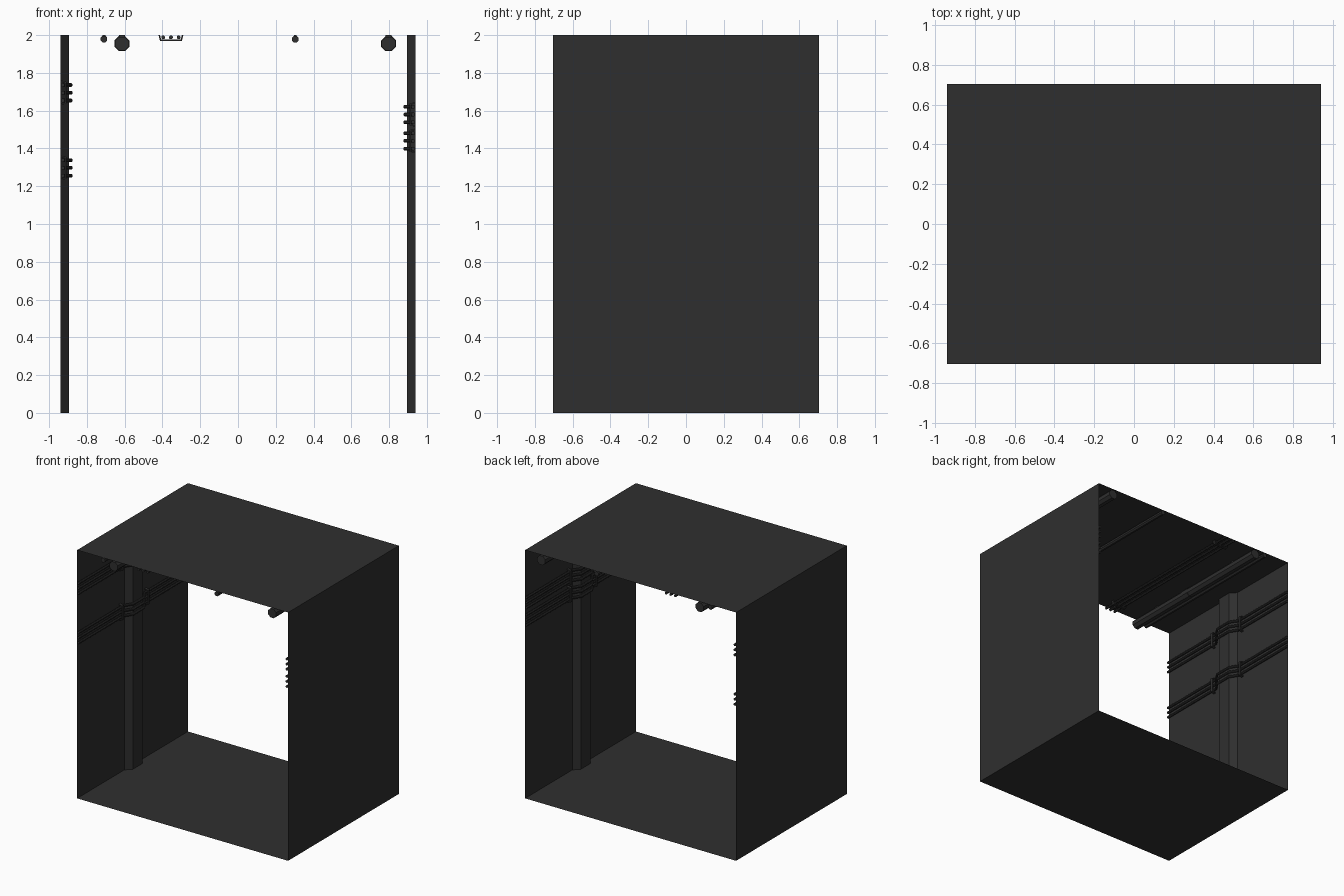
import bpy, bmesh, math
from mathutils import Vector

if "Cube" in bpy.data.objects:
    bpy.data.objects.remove(bpy.data.objects["Cube"])

W, D, H = 0.94, 0.705, 2.0   # half width, half depth, height

mat = bpy.data.materials.new("dark grey")
mat.diffuse_color = (0.028, 0.028, 0.028, 1)
mat.use_nodes = True
mat.node_tree.nodes["Principled BSDF"].inputs["Base Color"].default_value = mat.diffuse_color


def finish(name, bm):
    bmesh.ops.recalc_face_normals(bm, faces=bm.faces)
    me = bpy.data.meshes.new(name)
    bm.to_mesh(me)
    bm.free()
    me.materials.append(mat)
    ob = bpy.data.objects.new(name, me)
    bpy.context.collection.objects.link(ob)
    return ob


def sweep(name, rings, cap=True, closed=True):
    """Skin a list of equal point rings."""
    bm = bmesh.new()
    vs = [[bm.verts.new(p) for p in r] for r in rings]
    n = len(vs[0])
    for a, b in zip(vs, vs[1:]):
        for i in range(n if closed else n - 1):
            j = (i + 1) % n
            bm.faces.new((a[i], a[j], b[j], b[i]))
    if cap:
        bm.faces.new(vs[0])
        bm.faces.new(vs[-1])
    return finish(name, bm)


def tube(name, path, r, sides=8):
    """Tube running along y through (x, y, z) points."""
    rings = []
    for x, y, z in path:
        rings.append([Vector((x + r * math.cos(t), y, z + r * math.sin(t)))
                      for t in (2 * math.pi * (i + 0.5) / sides for i in range(sides))])
    return sweep(name, rings)


def prism(name, profile, y0, y1, place):
    """Extrude a 2D profile along y; place maps (u, v, y) to a point."""
    return sweep(name, [[place(u, v, y) for u, v in profile] for y in (y0, y1)])


# corridor shell: floor, walls and ceiling, open at front and back
sweep("corridor_shell", [[(x, y, z) for x, z in ((-W, 0), (W, 0), (W, H), (-W, H))]
                         for y in (-D, D)], cap=False)

# clamp profile: u along the surface, v away from it
CLAMP = [(-0.066, 0), (-0.058, 0.031), (0.058, 0.031), (0.066, 0),
         (0.058, 0), (0.052, 0.024), (-0.052, 0.024), (-0.058, 0)]

for side, name, heights in ((-1, "left", (1.695, 1.297)), (1, "right", (1.58, 1.44))):
    # tapered wall pillar
    sec = [(0, -0.105), (0.045, -0.06), (0.045, 0.06), (0, 0.105)]
    sweep(name + "_pillar", [[(side * (W - d), y, z) for d, y in sec] for z in (0, H)])
    for h in heights:
        # three cables stepping out around the pillar
        for dz in (-0.041, 0, 0.041):
            path = [(side * (W - d), y, h + dz) for y, d in
                    ((-D, .012), (-.135, .012), (-.068, .055), (.068, .055), (.135, .012), (D, .012))]
            tube(name + "_wall_cable", path, 0.0105)
        # clamps either side of the pillar
        for y in (-0.165, 0.165):
            prism(name + "_cable_clamp", CLAMP, y - 0.01, y + 0.01,
                  lambda u, v, yy: (side * (W - v), yy, h + u))

# ceiling cables in their clamps
for dx in (-0.041, 0, 0.041):
    tube("ceiling_cable", [(-0.355 + dx, -D, 1.988), (-0.355 + dx, D, 1.988)], 0.0105)
for y in (-0.6, 0.6):
    prism("ceiling_cable_clamp", CLAMP, y - 0.01, y + 0.01,
          lambda u, v, yy: (-0.355 + u, yy, H - v))

# ceiling pipes with couplings and hangers
for x, z, r in ((-0.71, 1.979, 0.019), (0.303, 1.979, 0.019),
                (-0.615, 1.955, 0.039), (0.797, 1.955, 0.039)):
    tube("ceiling_pipe", [(x, -D, z), (x, D, z)], r)
    if r > 0.03:
        tube("pipe_coupling", [(x, -0.12, z), (x, -0.06, z)], r + 0.004)
    w = r * 0.4
    for y in (-0.45, 0.45):
        prism("pipe_hanger", [(-w, z), (w, z), (w, H), (-w, H)], y - 0.015, y + 0.015,
              lambda u, v, yy: (x + u, yy, v))
